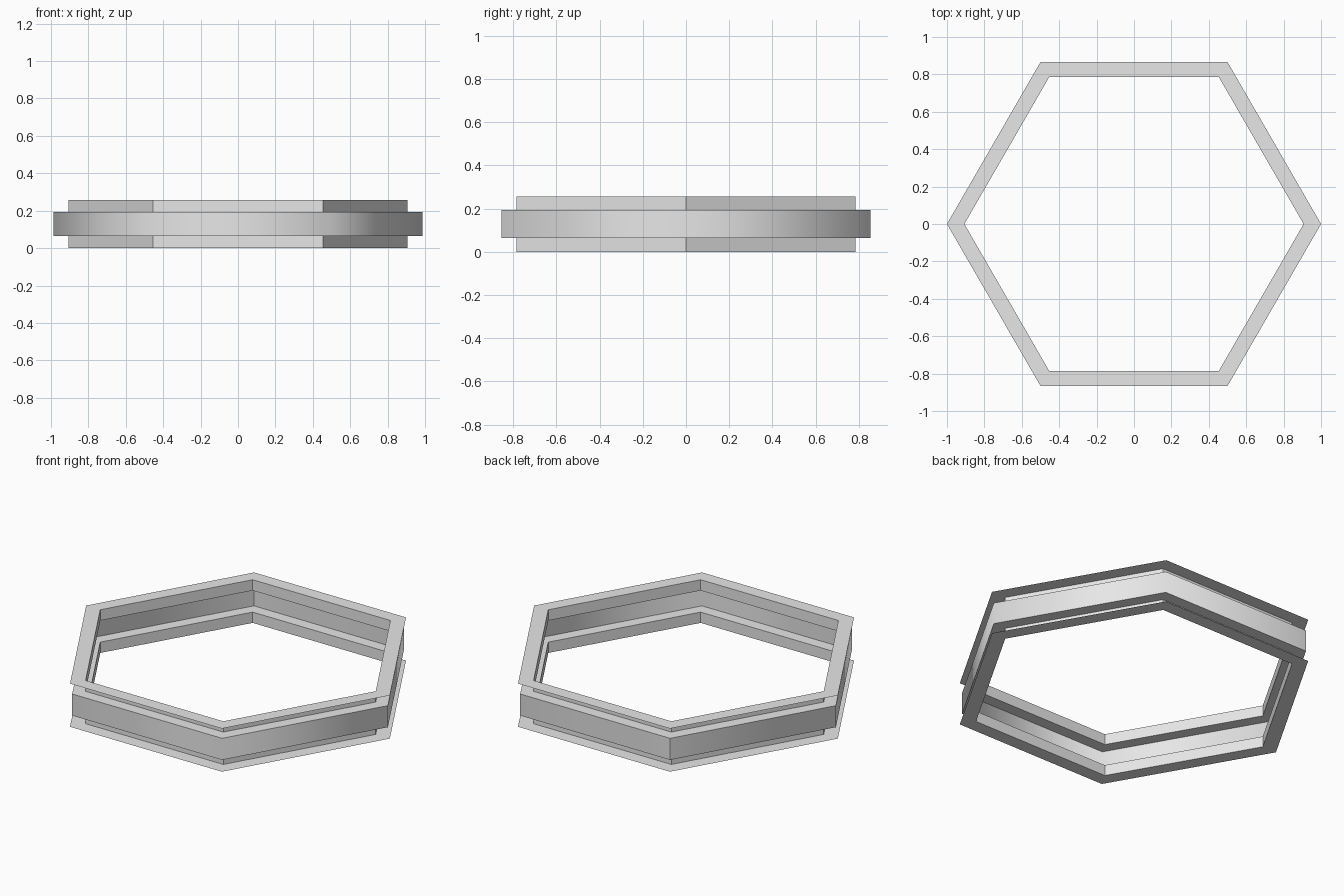
import bpy
import bmesh
from math import cos, sin, radians

cube = bpy.data.objects.get("Cube")
if cube:
    bpy.data.objects.remove(cube, do_unlink=True)

SIDES = 6
SEAM = 2             # corner where the web keeps a crisp crease
OUTER, WEB, INNER = 1.0, 0.987, 0.907
HEIGHT = 0.257
LOW, HIGH = HEIGHT * 0.25, HEIGHT * 0.75

# Single light grey finish
grey = bpy.data.materials.new("light_grey")
grey.use_nodes = True
grey.diffuse_color = (0.8, 0.8, 0.8, 1)
grey.node_tree.nodes["Principled BSDF"].inputs["Base Color"].default_value = (0.8, 0.8, 0.8, 1)

# Thin sheet section, as (radius, height), from top flange to bottom flange
section = [
    (OUTER, HEIGHT), (INNER, HEIGHT),
    (INNER, HIGH), (WEB, HIGH),
    (WEB, LOW), (INNER, LOW),
    (INNER, 0), (OUTER, 0),
]
WEB_STRIP = 3        # strip of the section that forms the raised middle band

# Sweep the section around the hexagon
bm = bmesh.new()
rings = []
for radius, z in section:
    ring = []
    for i in range(SIDES):
        a = radians(360 / SIDES * i)
        ring.append(bm.verts.new((radius * cos(a), radius * sin(a), z)))
    rings.append(ring)

for s in range(len(section) - 1):
    upper, lower = rings[s], rings[s + 1]
    for i in range(SIDES):
        j = (i + 1) % SIDES
        face = bm.faces.new((upper[i], upper[j], lower[j], lower[i]))
        face.smooth = s == WEB_STRIP

# Top flange faces up
bm.normal_update()
if next(iter(bm.faces)).normal.z < 0:
    bmesh.ops.reverse_faces(bm, faces=bm.faces[:])

# The web is smooth around its corners, every other edge is crisp
for edge in bm.edges:
    edge.smooth = all(f.smooth for f in edge.link_faces)
seam = bm.edges.get((rings[WEB_STRIP][SEAM], rings[WEB_STRIP + 1][SEAM]))
seam.smooth = False

mesh = bpy.data.meshes.new("hexagonal_frame")
bm.to_mesh(mesh)
bm.free()
mesh.materials.append(grey)
frame = bpy.data.objects.new("hexagonal_frame", mesh)
bpy.context.collection.objects.link(frame)
